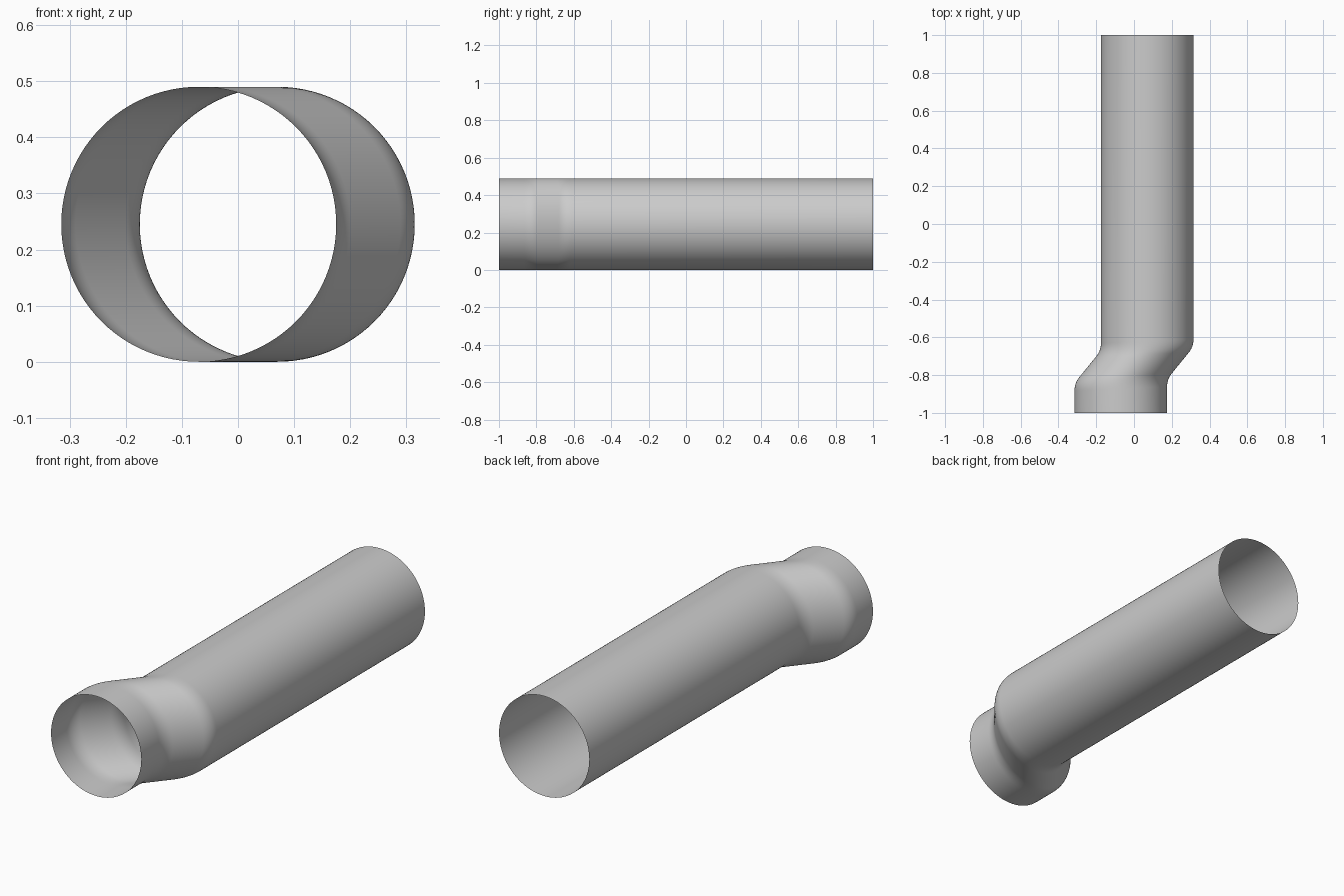
import bpy, bmesh, math
from mathutils import Vector

if "Cube" in bpy.data.objects:
    bpy.data.objects.remove(bpy.data.objects["Cube"])

R = 0.245       # pipe radius
SIDES = 96
OFF = 0.07      # sideways offset of each pipe end


def fillet(a, corner, b, dist, steps=8):
    """Rounded corner points between two straight runs."""
    p = corner + (a - corner).normalized() * dist
    q = corner + (b - corner).normalized() * dist
    return [p.lerp(corner, t).lerp(corner.lerp(q, t), t)
            for t in (i / steps for i in range(steps + 1))]


# Centre line in plan (x, y): short socket, slanted step, long straight run
start, c1 = Vector((-OFF, -1)), Vector((-OFF, -0.832))
c2, end = Vector((OFF, -0.66)), Vector((OFF, 1))
path = [start] + fillet(start, c1, c2, 0.04) + fillet(c1, c2, end, 0.04) + [end]

# Open thin-walled pipe made of upright circular sections
bm = bmesh.new()
rings = []
for i, p in enumerate(path):
    tilt = 0.0 if i in (0, len(path) - 1) else 0.01
    ring = []
    for k in range(SIDES):
        a = 2 * math.pi * k / SIDES
        ring.append(bm.verts.new((p.x + R * math.cos(a),
                                  p.y + tilt * math.cos(a),
                                  R + R * math.sin(a))))
    rings.append(ring)
for r0, r1 in zip(rings, rings[1:]):
    for k in range(SIDES):
        n = (k + 1) % SIDES
        bm.faces.new((r0[k], r1[k], r1[n], r0[n]))
bm.normal_update()
if bm.faces[:][0].normal.x < 0:
    bmesh.ops.reverse_faces(bm, faces=bm.faces[:])

mesh = bpy.data.meshes.new("offset_pipe")
bm.to_mesh(mesh)
bm.free()
pipe = bpy.data.objects.new("offset_pipe", mesh)
bpy.context.collection.objects.link(pipe)
for f in mesh.polygons:
    f.use_smooth = True
